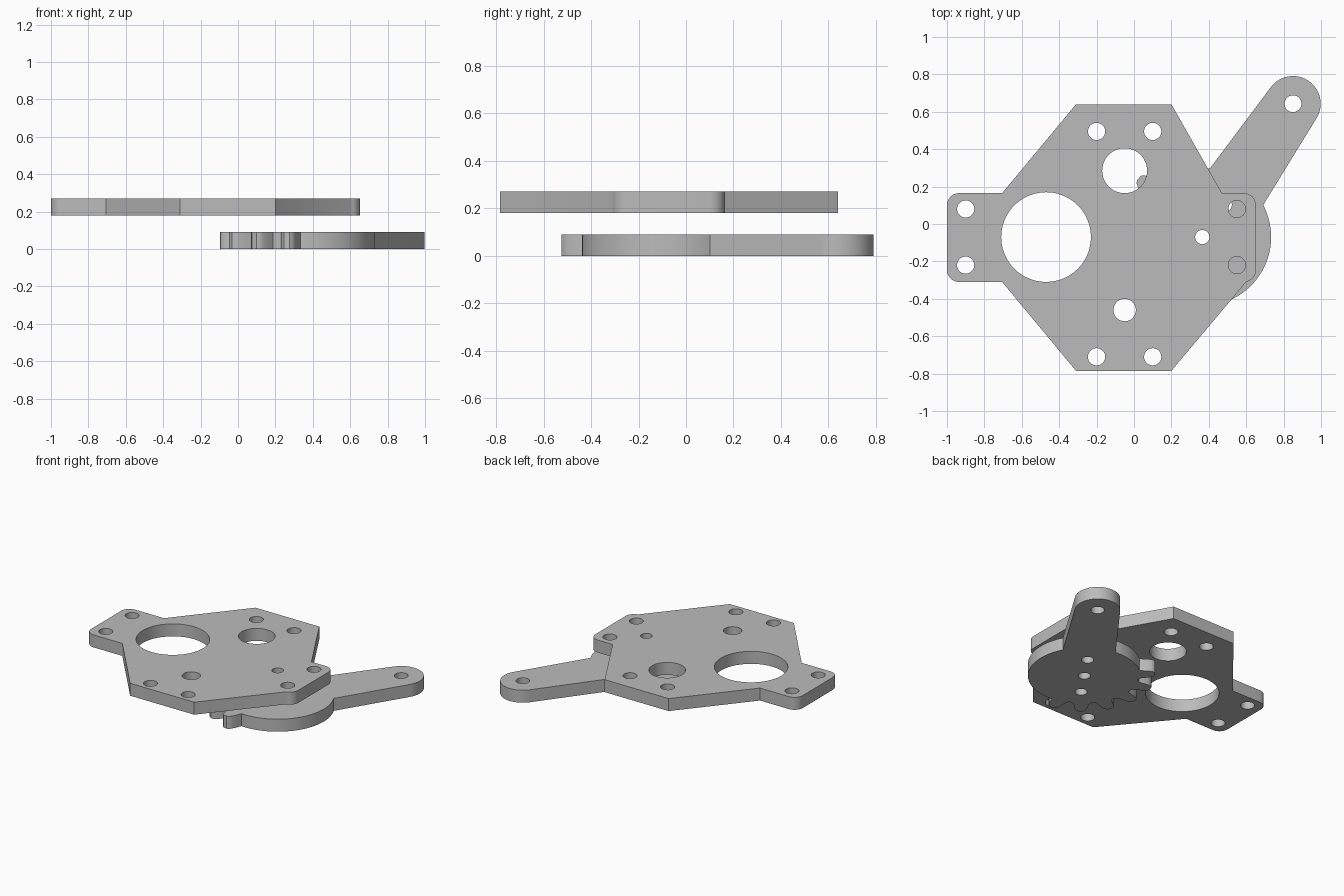
import bpy, bmesh, math

if "Cube" in bpy.data.objects:
    bpy.data.objects.remove(bpy.data.objects["Cube"])

grey = bpy.data.materials.new("plain_grey")
grey.diffuse_color = (0.5, 0.5, 0.5, 1)
grey.use_nodes = True
grey.node_tree.nodes["Principled BSDF"].inputs["Base Color"].default_value = grey.diffuse_color


def polar(c, r, deg):
    a = math.radians(deg)
    return (c[0] + r * math.cos(a), c[1] + r * math.sin(a))


def arc(c, r, a0, a1, n):
    return [polar(c, r, a0 + (a1 - a0) * i / n) for i in range(n + 1)]


def plate(name, outline, holes, z0, z1):
    """Flat plate from an outline with round holes (x, y, radius)."""
    cu = bpy.data.curves.new(name + "_profile", 'CURVE')
    cu.dimensions = '2D'
    cu.fill_mode = 'BOTH'
    cu.extrude = (z1 - z0) / 2
    loops = [outline] + [arc((x, y), r, 0, 360, 48)[:-1] for x, y, r in holes]
    for pts in loops:
        sp = cu.splines.new('POLY')
        sp.points.add(len(pts) - 1)
        for p, (x, y) in zip(sp.points, pts):
            p.co = (x, y, 0, 1)
        sp.use_cyclic_u = True
    tmp = bpy.data.objects.new(name + "_tmp", cu)
    bpy.context.collection.objects.link(tmp)
    deps = bpy.context.evaluated_depsgraph_get()
    me = bpy.data.meshes.new_from_object(tmp.evaluated_get(deps))
    bpy.data.objects.remove(tmp)
    bm = bmesh.new()
    bm.from_mesh(me)
    bmesh.ops.remove_doubles(bm, verts=bm.verts, dist=1e-5)
    bmesh.ops.recalc_face_normals(bm, faces=bm.faces)
    bmesh.ops.translate(bm, verts=bm.verts, vec=(0, 0, (z0 + z1) / 2))
    bm.to_mesh(me)
    bm.free()
    me.name = name
    me.materials.clear()
    me.materials.append(grey)
    ob = bpy.data.objects.new(name, me)
    bpy.context.collection.objects.link(ob)
    bpy.ops.object.select_all(action='DESELECT')
    ob.select_set(True)
    bpy.context.view_layer.objects.active = ob
    bpy.ops.object.shade_smooth_by_angle(angle=math.radians(30))
    return ob


# Upper mounting plate: octagon-like body with two rounded ears
R = 0.065
outline = [(-0.31, 0.64), (-0.705, 0.165)]
outline += arc((-1 + R, 0.165 - R), R, 90, 180, 8)
outline += arc((-1 + R, -0.31 + R), R, 180, 270, 8)
outline += [(-0.705, -0.31), (-0.31, -0.785), (0.20, -0.785), (0.597, -0.313)]
outline += arc((0.652 - R, -0.31 + R), R, 290, 360, 8)
outline += arc((0.652 - R, 0.165 - R), R, 0, 90, 8)
outline += [(0.47, 0.165), (0.20, 0.64)]
holes = [(-0.47, -0.07, 0.24), (-0.05, 0.285, 0.12), (-0.05, -0.46, 0.06),
         (0.365, -0.07, 0.038)]
holes += [(x, y, 0.046) for x in (-0.2, 0.1) for y in (0.495, -0.71)]
holes += [(x, y, 0.046) for x in (-0.9, 0.55) for y in (0.08, -0.22)]
plate("mounting_plate", outline, holes, 0.18, 0.27)

# Lower gear sector with a lever arm
C, TIP, RD, RT = (0.365, -0.07), (0.85, 0.643), 0.368, 0.148
axis = math.degrees(math.atan2(TIP[1] - C[1], TIP[0] - C[0]))
outline = arc(C, RD, 267, 360 + axis - 28, 40)              # smooth rim
outline += arc(TIP, RT, axis - 88, axis + 88, 28)           # rounded arm end
outline += arc(C, RD, axis + 28, 127, 14)                   # rim behind the arm
tooth = [(-8, 0.366), (-6.6, 0.40), (-5, 0.437), (-3.8, 0.453), (-2, 0.463),
         (2, 0.463), (3.8, 0.453), (5, 0.437), (6.6, 0.40), (8, 0.366)]
for i in range(6):
    outline += [polar(C, r, 137 + 24 * i + a) for a, r in tooth]
    if i < 5:
        outline += [polar(C, 0.355, 137 + 24 * i + a) for a in (10.5, 13.5)]
dx, dy = 0.21 * math.cos(math.radians(axis)), 0.21 * math.sin(math.radians(axis))
holes = [(C[0] + k * dx, C[1] + k * dy, 0.04) for k in (-1, 0, 1)]
holes.append((TIP[0], TIP[1], 0.045))
plate("gear_lever", outline, holes, 0.0, 0.09)
